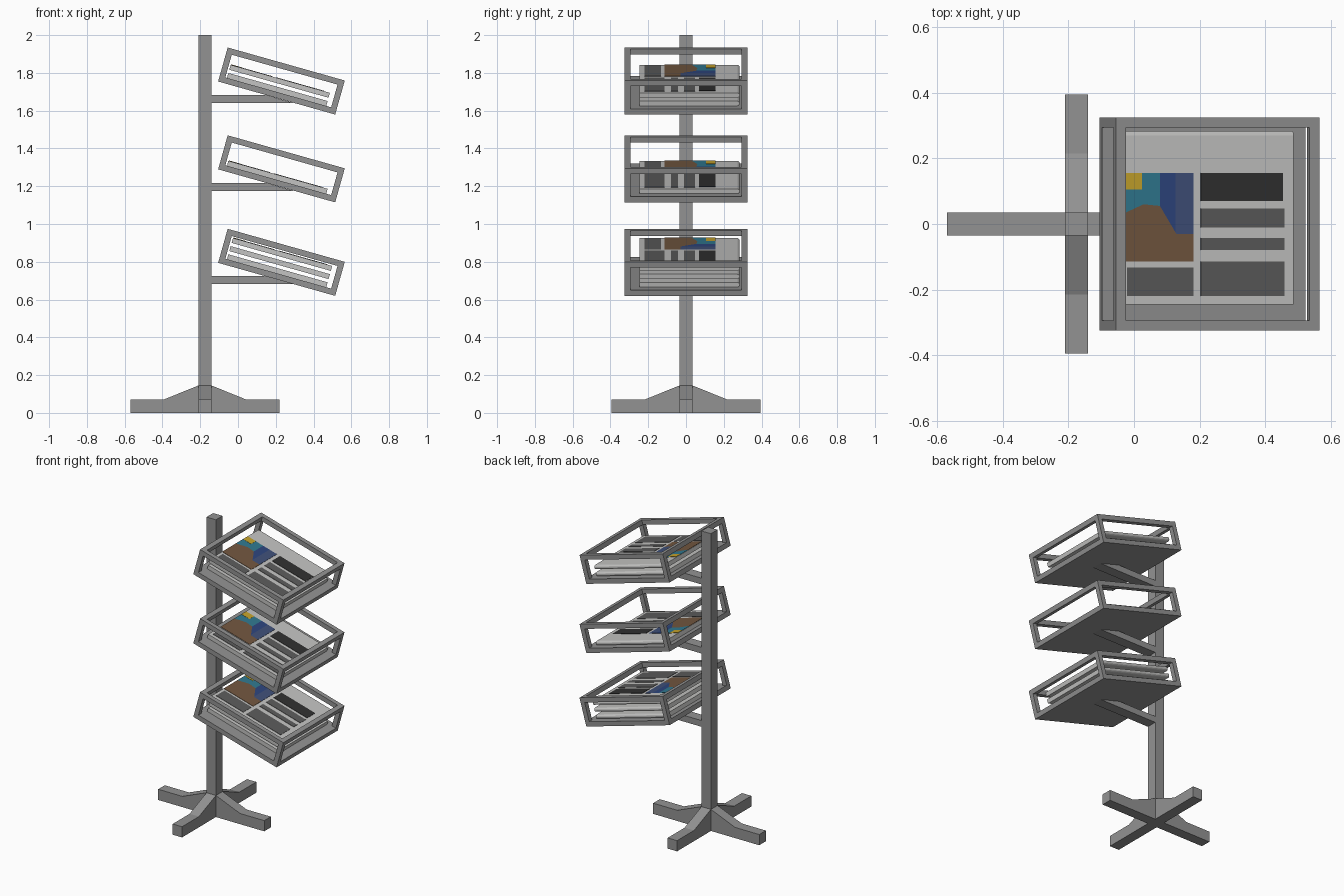
import bpy, bmesh, math
from mathutils import Matrix, Vector

if "Cube" in bpy.data.objects:
    bpy.data.objects.remove(bpy.data.objects["Cube"])


def material(name, r, g, b):
    m = bpy.data.materials.new(name)
    m.diffuse_color = (r, g, b, 1)
    m.use_nodes = True
    m.node_tree.nodes["Principled BSDF"].inputs["Base Color"].default_value = m.diffuse_color
    return m


METAL = material("grey metal", 0.29, 0.29, 0.29)
PAPER = material("paper", 0.55, 0.55, 0.54)
BROWN = material("brown ink", 0.17, 0.095, 0.05)
TEAL = material("teal ink", 0.03, 0.19, 0.28)
YELLOW = material("yellow ink", 0.57, 0.37, 0.025)
BLUE = material("blue ink", 0.026, 0.06, 0.21)
SLATE = material("slate blue ink", 0.05, 0.08, 0.19)
BLACK = material("black ink", 0.03, 0.03, 0.03)
GREY = material("grey ink", 0.105, 0.105, 0.105)


def finish(name, bm, mat, matrix=None):
    bmesh.ops.recalc_face_normals(bm, faces=bm.faces)
    me = bpy.data.meshes.new(name)
    bm.to_mesh(me)
    bm.free()
    me.materials.append(mat)
    ob = bpy.data.objects.new(name, me)
    bpy.context.collection.objects.link(ob)
    if matrix:
        ob.matrix_world = matrix
    return ob


def box(bm, x0, x1, y0, y1, z0, z1):
    m = Matrix.Translation(((x0 + x1) / 2, (y0 + y1) / 2, (z0 + z1) / 2))
    bmesh.ops.create_cube(bm, size=1, matrix=m @ Matrix.Diagonal((x1 - x0, y1 - y0, z1 - z0, 1)))


def prism(name, pts, direction, mat, matrix=None):
    """Extrude a 3D polygon along a direction."""
    bm = bmesh.new()
    f = bm.faces.new([bm.verts.new(p) for p in pts])
    ext = bmesh.ops.extrude_face_region(bm, geom=[f], use_keep_orig=True)
    bmesh.ops.translate(bm, vec=Vector(direction),
                        verts=[v for v in ext["geom"] if isinstance(v, bmesh.types.BMVert)])
    return finish(name, bm, mat, matrix)


# Post
PX, R = -0.175, 0.035
bm = bmesh.new()
box(bm, PX - R, PX + R, -R, R, 0, 2)
finish("post", bm, METAL)

# Cross-shaped foot: one profile, used twice
foot = [(-.395, 0), (.395, 0), (.395, .072), (.215, .072), (R, .145), (-R, .145), (-.215, .072), (-.395, .072)]
prism("foot_lengthways", [(PX + a, -R, z) for a, z in foot], (0, 2 * R, 0), METAL)
prism("foot_crossways", [(PX - R, a, z) for a, z in foot], (2 * R, 0, 0), METAL)

# Tray sizes in tray space (u along slope, y across, w up from tray underside)
TILT = math.radians(15.75)
HU, HY, H, T = 0.322, 0.325, 0.187, 0.031
PAPER_T, PITCH = 0.027, 0.045


def tray(name, m):
    bm = bmesh.new()
    box(bm, -HU, HU, -HY, HY, 0, T)                         # floor
    for s in (-1, 1):
        a, b = sorted((s * HY, s * (HY - T)))
        box(bm, -HU, HU, a, b, H - T, H)                    # side rims
        c, d = sorted((s * HU, s * (HU - T)))
        box(bm, c, d, -HY + T, HY - T, H - T, H)            # end rims
        for e in (-1, 1):                                   # corner uprights
            p, q = sorted((e * HY, e * (HY - T)))
            box(bm, c, d, p, q, T, H - T)
    finish(name, bm, METAL, m)


def newspaper(name, w, m):
    # Flat stack with a rounded fold along the back
    r = PAPER_T / 2
    sec = [(-.245, w), (.27, w)]
    sec += [(.27 + r * math.cos(t), w + r + r * math.sin(t))
            for t in (math.radians(a) for a in (-60, -30, 0, 30, 60))]
    sec += [(.27, w + PAPER_T), (-.245, w + PAPER_T)]
    prism(name, [(-.282, y, z) for y, z in sec], (.546, 0, 0), PAPER, m)


def rect(x0, x1, y0, y1):
    return [(x0, y0), (x1, y0), (x1, y1), (x0, y1)]


# Front page layout, (x, y) as seen from above
L = -0.035
PAGE = [
    ("picture_ground", BROWN, 0, [(L, -.115), (.182, -.115), (.182, -.03), (.13, -.03),
                                  (.08, .055), (.03, .06), (L, .03)]),
    ("picture_teal", TEAL, 0, [(L, .03), (.03, .06), (.08, .055), (.08, .155), (L, .155)]),
    ("picture_blue", BLUE, 0, [(.08, .055), (.127, -.025), (.127, .155), (.08, .155)]),
    ("picture_slate", SLATE, 0, [(.127, -.025), (.13, -.03), (.182, -.03), (.182, .155), (.127, .155)]),
    ("picture_yellow", YELLOW, .001, rect(L, .025, .105, .155)),
    ("headline", BLACK, 0, rect(.205, .455, .07, .155)),
    ("text_upper", GREY, 0, rect(.205, .46, -.01, .048)),
    ("text_middle", GREY, 0, rect(.205, .46, -.08, -.043)),
    ("text_lower", GREY, 0, rect(.205, .46, -.22, -.115)),
    ("text_left", GREY, 0, rect(-.02, .182, -.22, -.132)),
]

# Three tilted trays, each with its own arm and number of papers
for tier, cz, arm_z, count in (("lower", .797, .682, 3), ("middle", 1.292, 1.175, 1), ("upper", 1.757, 1.64, 2)):
    m = (Matrix.Translation((.23, 0, cz)) @ Matrix.Rotation(TILT, 4, 'Y')
         @ Matrix.Translation((0, 0, -H / 2)))
    tray(tier + "_tray", m)
    # Support arm, cut to the slope of the tray floor
    arm = [(PX + R, arm_z), (.295, arm_z), (.15, arm_z + .042), (PX + R, arm_z + .042)]
    prism(tier + "_arm", [(x, -R, z) for x, z in arm], (0, 2 * R, 0), METAL)
    for i in range(count):
        newspaper(f"{tier}_newspaper_{i + 1}", T + i * PITCH, m)
    top = T + (count - 1) * PITCH + PAPER_T
    for part, mat, lift, pts in PAGE:
        z = top - .001
        prism(f"{tier}_{part}", [((x - .234) / math.cos(TILT), y, z) for x, y in pts],
              (0, 0, .003 + lift), mat, m)
